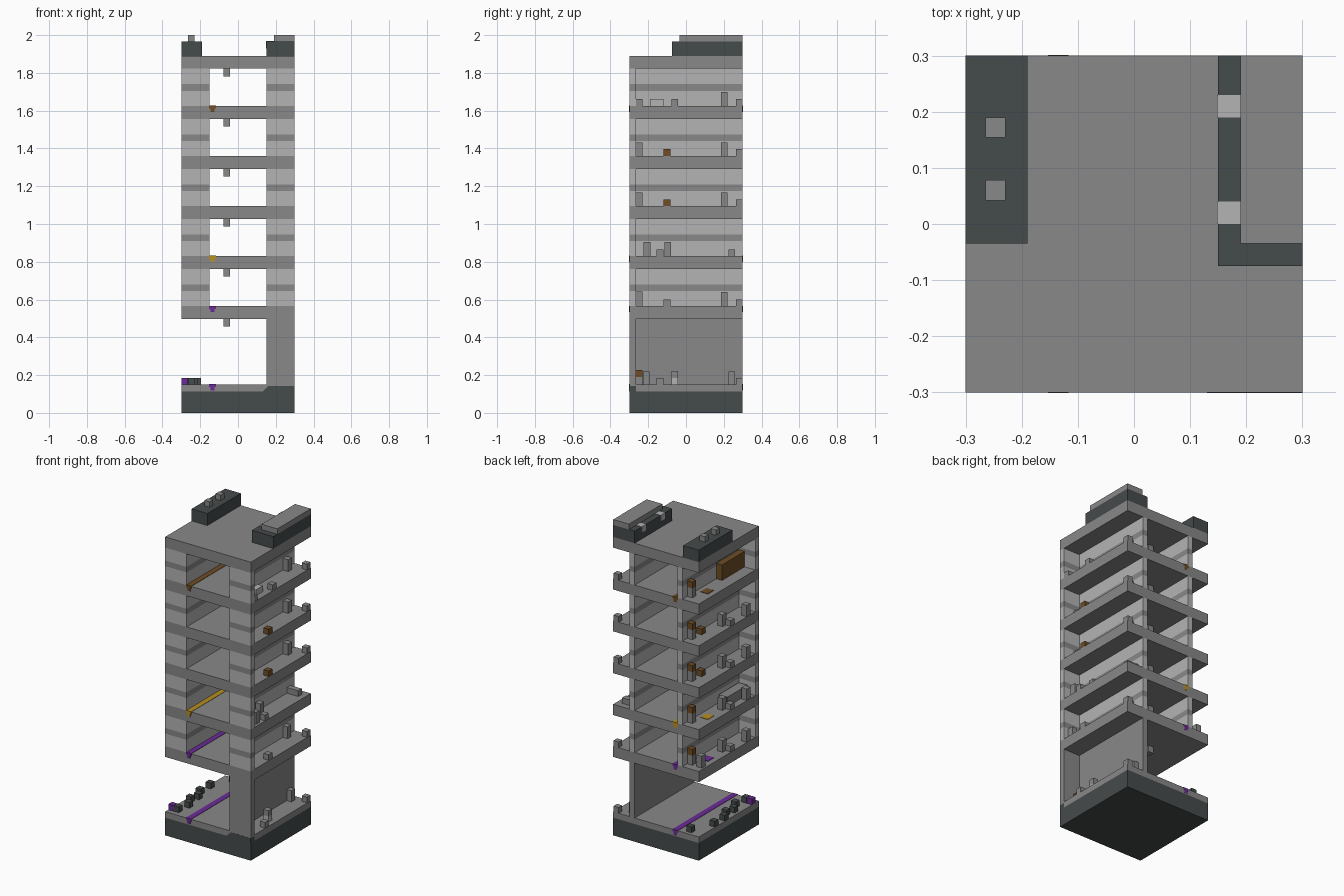
import bpy
import bmesh

cube = bpy.data.objects.get("Cube")
if cube:
    bpy.data.objects.remove(cube, do_unlink=True)


def material(name, r, g, b):
    m = bpy.data.materials.new(name)
    m.use_nodes = True
    m.diffuse_color = (r, g, b, 1)
    m.node_tree.nodes["Principled BSDF"].inputs["Base Color"].default_value = (r, g, b, 1)
    return m


GREY = material("concrete_grey", .246, .246, .246)
LIGHT = material("light_grey", .455, .455, .455)
DARK = material("charcoal", .06, .07, .07)
PURPLE = material("purple", .145, .023, .305)
YELLOW = material("yellow", .479, .279, .013)
BROWN = material("brown", .156, .073, .018)


def finish(name, bm, mat):
    bmesh.ops.recalc_face_normals(bm, faces=bm.faces)
    mesh = bpy.data.meshes.new(name)
    bm.to_mesh(mesh)
    bm.free()
    mesh.materials.append(mat)
    ob = bpy.data.objects.new(name, mesh)
    bpy.context.collection.objects.link(ob)
    return ob


def box(name, mat, x, y, z):
    """Box from (low, high) pairs on each axis."""
    bm = bmesh.new()
    bmesh.ops.create_cube(bm, size=1)
    for v in bm.verts:
        v.co = [r[0] if c < 0 else r[1] for c, r in zip(v.co, (x, y, z))]
    return finish(name, bm, mat)


def block(name, mat, x, y, floor, h=.036, dx=.036, dy=.036):
    """Small furnishing standing on a floor, given by its centre."""
    return box(name, mat, (x - dx / 2, x + dx / 2), (y - dy / 2, y + dy / 2), (floor, floor + h))


def prism(name, mat, profile, y0, y1):
    """Extrude an x-z outline along y."""
    bm = bmesh.new()
    face = bm.faces.new([bm.verts.new((x, y0, z)) for x, z in profile])
    out = bmesh.ops.extrude_face_region(bm, geom=[face])
    for v in out["geom"]:
        if isinstance(v, bmesh.types.BMVert):
            v.co.y = y1
    return finish(name, bm, mat)


E = .3      # half width
T = .035    # wall thickness
IN = .15    # half width of the corridor
FULL = (-E, E)
STEP = .265
floors = [.565 + STEP * i for i in range(5)]
roof = floors[-1] + STEP

# Base and ground slab with a chamfered curb under the front wall
box("base", DARK, FULL, FULL, (0, .112))
box("ground_slab", GREY, (-E, .16), FULL, (.112, .15))
box("ground_slab_side", GREY, (.16, E), (-E + T, E), (.112, .15))
prism("front_curb", DARK, [(.13, .112), (.16, .142), (E, .142), (E, .112)], -E - .001, -E + T)

# Ground storey wall on one side only
box("ground_side_wall", GREY, (IN, IN + T), FULL, (.142, .5))
box("ground_front_wall", GREY, (IN + T, E), (-E, -E + T), (.142, .5))

# Floor slabs and ceiling lamps
for top in floors + [roof]:
    box("floor_slab", GREY, FULL, FULL, (top - .068, top))
    box("ceiling_lamp", GREY, (-.078, -.042), (.04, .08), (top - .108, top - .068))

# Banded walls on both sides of the corridor
for f in floors:
    layers = [(f, f + .08, LIGHT), (f + .08, f + .115, GREY), (f + .115, f + STEP - .068, LIGHT)]
    for z0, z1, mat in layers:
        for s in (-1, 1):
            box("side_wall", mat, sorted((s * IN, s * (IN + T))), FULL, (z0, z1))
            box("front_wall", mat, sorted((s * (IN + T), s * E)), (-E, -E + T), (z0, z1))


# Coloured floor stripes with a T section, and matching room mats
def stripe(mat, top):
    c, w, n = -.135, .018, .011
    prism("floor_stripe", mat,
          [(c - w, top + .002), (c + w, top + .002), (c + w, top - .014), (c + n, top - .014),
           (c + n, top - .032), (c - n, top - .032), (c - n, top - .014), (c - w, top - .014)],
          -E - .001, E + .001)


stripe(PURPLE, .15)
for mat, f in ((PURPLE, floors[0]), (YELLOW, floors[1]), (BROWN, floors[4])):
    stripe(mat, f)
    block("room_mat", mat, -.24, .13, f, .003, .05, .06)

# Blocks on the open ground
for x, y in [(-.28, .12), (-.28, .02), (-.25, -.04), (-.265, -.1), (-.23, -.165),
             (-.215, .26), (-.245, -.25)]:
    block("ground_block", DARK, x, y, .15)
block("ground_block_purple", PURPLE, -.282, -.25, .15)

# Furnishings of the left-hand rooms: x, y, height
G = .15
left_rooms = {
    G: [(.21, -.21, .07), (.28, -.137, .036), (.2, .242, .07), (.28, .282, .036)],
    floors[0]: [(.25, -.247, .078), (.28, -.1, .036), (.2, .202, .075), (.28, .282, .036)],
    floors[1]: [(.265, -.207, .075), (.28, -.137, .036), (.22, -.097, .075)],
    floors[2]: [(.21, -.247, .072), (.205, .202, .072), (.28, .282, .036)],
    floors[3]: [(.21, -.247, .072), (.205, .202, .072), (.28, .282, .036)],
    floors[4]: [(.28, -.247, .036), (.28, -.06, .036), (.205, .202, .075), (.28, .282, .036)],
}
for f, items in left_rooms.items():
    for x, y, h in items:
        block("room_block", GREY, x, y, f, h)
block("ground_stand", GREY, .21, -.247, G, .04)
block("ground_cabinet", BROWN, .21, -.247, G + .04)
block("ground_seat", LIGHT, .25, -.06, G)
block("ground_seat_back", GREY, .25, -.06, G + .036)
block("long_bench", GREY, .225, .242, floors[1], .036, .08)
block("light_bench", LIGHT, .24, -.155, floors[4], .036, .036, .07)
for f in floors[2:4]:
    block("brown_seat", BROWN, .28, -.1, f)
    block("brown_stool", BROWN, -.21, .15, f)

# Furnishings of the right-hand rooms
for i, f in enumerate(floors):
    block("wall_cabinet", BROWN, -.204, .235, f + .06, .04)
    block("cabinet_stand", GREY, -.204, .235, f, .06)
    if i < 4:
        block("tall_block", GREY, -.245, -.01, f, .075)
        block("edge_block", GREY, -.28, -.2, f, .072)
        block("low_block", GREY, -.28, -.04, f)
block("tall_block", GREY, -.27, .236, floors[0], .075)
block("long_table", GREY, -.225, -.15, floors[1], .06, .06, .2)
block("brown_bookcase", BROWN, -.205, -.152, floors[4], .098, .04, .226)

# Roof units
UNIT = (roof, 1.966)
CAP = (1.966, 2)
box("right_roof_unit", DARK, (-E, -.19), (-.035, E), UNIT)
for y in (.06, .172):
    block("roof_vent", GREY, -.247, y, CAP[0], .034)
box("left_roof_unit", DARK, (IN, E), (-.075, E), UNIT)
box("left_roof_cap", GREY, (.19, E), (-.035, E), CAP)
for y in (.02, .21):
    box("roof_light", LIGHT, (IN - .002, .19), (y - .02, y + .02), (1.93, 1.968))
